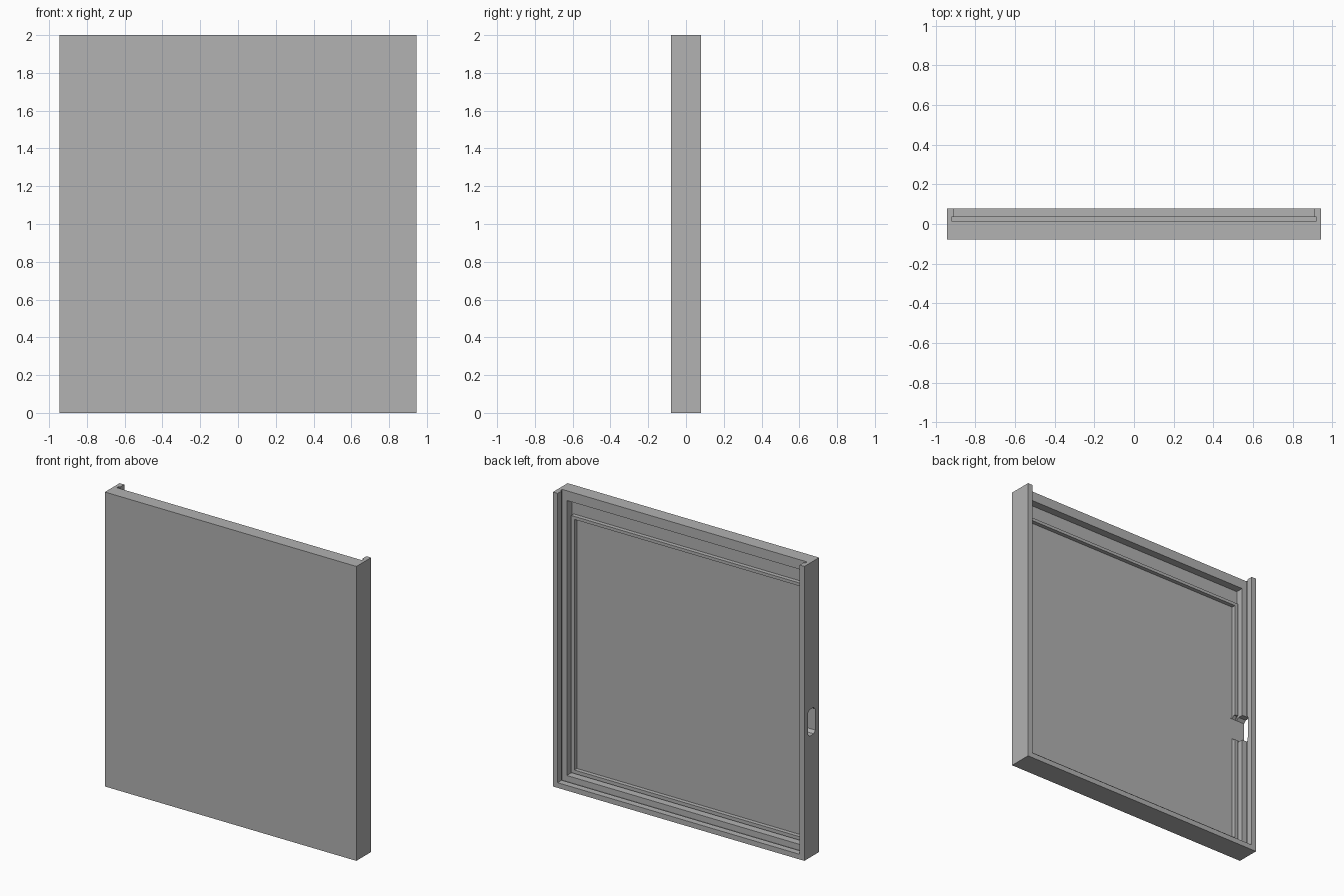
import bpy
import bmesh

old = bpy.data.objects.get("Cube")
if old:
    bpy.data.objects.remove(old, do_unlink=True)

# One plain grey for everything
grey = bpy.data.materials.new("plain_grey")
COLOUR = (0.445, 0.445, 0.445, 1)
grey.use_nodes = True
grey.diffuse_color = COLOUR
for node in grey.node_tree.nodes:
    if node.type == 'BSDF_PRINCIPLED':
        node.inputs["Base Color"].default_value = COLOUR


def prism(name, outline, axis, low, high):
    """Extrude a closed outline along x or y."""
    def place(a, b, t):
        return (t, a, b) if axis == 'x' else (a, t, b)
    bm = bmesh.new()
    face = bm.faces.new([bm.verts.new(place(a, b, low)) for a, b in outline])
    new = bmesh.ops.extrude_face_region(bm, geom=[face])["geom"]
    step = place(0, 0, high - low)
    bmesh.ops.translate(bm, vec=step,
                        verts=[v for v in new if isinstance(v, bmesh.types.BMVert)])
    bmesh.ops.recalc_face_normals(bm, faces=bm.faces)
    mesh = bpy.data.meshes.new(name)
    bm.to_mesh(mesh)
    bm.free()
    mesh.materials.append(grey)
    obj = bpy.data.objects.new(name, mesh)
    bpy.context.collection.objects.link(obj)
    return obj


def panel(name, half, bottom, top, y0, y1):
    """Rectangular slab, symmetric in x."""
    return prism(name, [(-half, bottom), (half, bottom), (half, top), (-half, top)],
                 'y', y0, y1)


def carve(obj, cutters):
    """Subtract the cutters and bake the result."""
    for cutter in cutters:
        cutter.hide_render = True
        mod = obj.modifiers.new("cut", 'BOOLEAN')
        mod.operation = 'DIFFERENCE'
        mod.solver = 'EXACT'
        mod.object = cutter
    bpy.context.view_layer.update()
    graph = bpy.context.evaluated_depsgraph_get()
    mesh = bpy.data.meshes.new_from_object(obj.evaluated_get(graph))
    obj.modifiers.clear()
    obj.data = mesh


FLOOR = -0.038   # inner face of the front panel
LEDGE = 0.015    # seat of the sliding cover
LIP = 0.035      # inner face of the retaining lip
BACK = 0.079

# Notch with chamfered corners through the right wall and the rib
y0, y1, z0, z1, c = FLOOR - 0.001, 0.042, 0.825, 1.005, 0.018
notch = prism("notch_cutter",
              [(y0 + c, z0), (y1 - c, z0), (y1, z0 + c), (y1, z1 - c),
               (y1 - c, z1), (y0 + c, z1), (y0, z1 - c), (y0, z0 + c)],
              'x', -1.0, -0.83)

# Tray: pocket, cover groove open at the top, and lip opening
tray = panel("tray", 0.945, 0, 2, -BACK, BACK)
pocket = panel("pocket_cutter", 0.885, 0.066, 1.934, FLOOR, LEDGE + 0.01)
groove = panel("groove_cutter", 0.92, 0.025, 2.1, LEDGE, LIP)
opening = panel("opening_cutter", 0.91, 0.035, 2.1, LIP - 0.01, BACK + 0.1)
carve(tray, [pocket, groove, opening, notch])

# Raised rib around the floor
rib = panel("floor_rib", 0.87, 0.08, 1.827, FLOOR - 0.002, -0.01)
inside = panel("rib_cutter", 0.846, 0.104, 1.806, FLOOR - 0.1, 0.1)
carve(rib, [inside, notch])

for cutter in (pocket, groove, opening, inside, notch):
    bpy.data.objects.remove(cutter, do_unlink=True)
